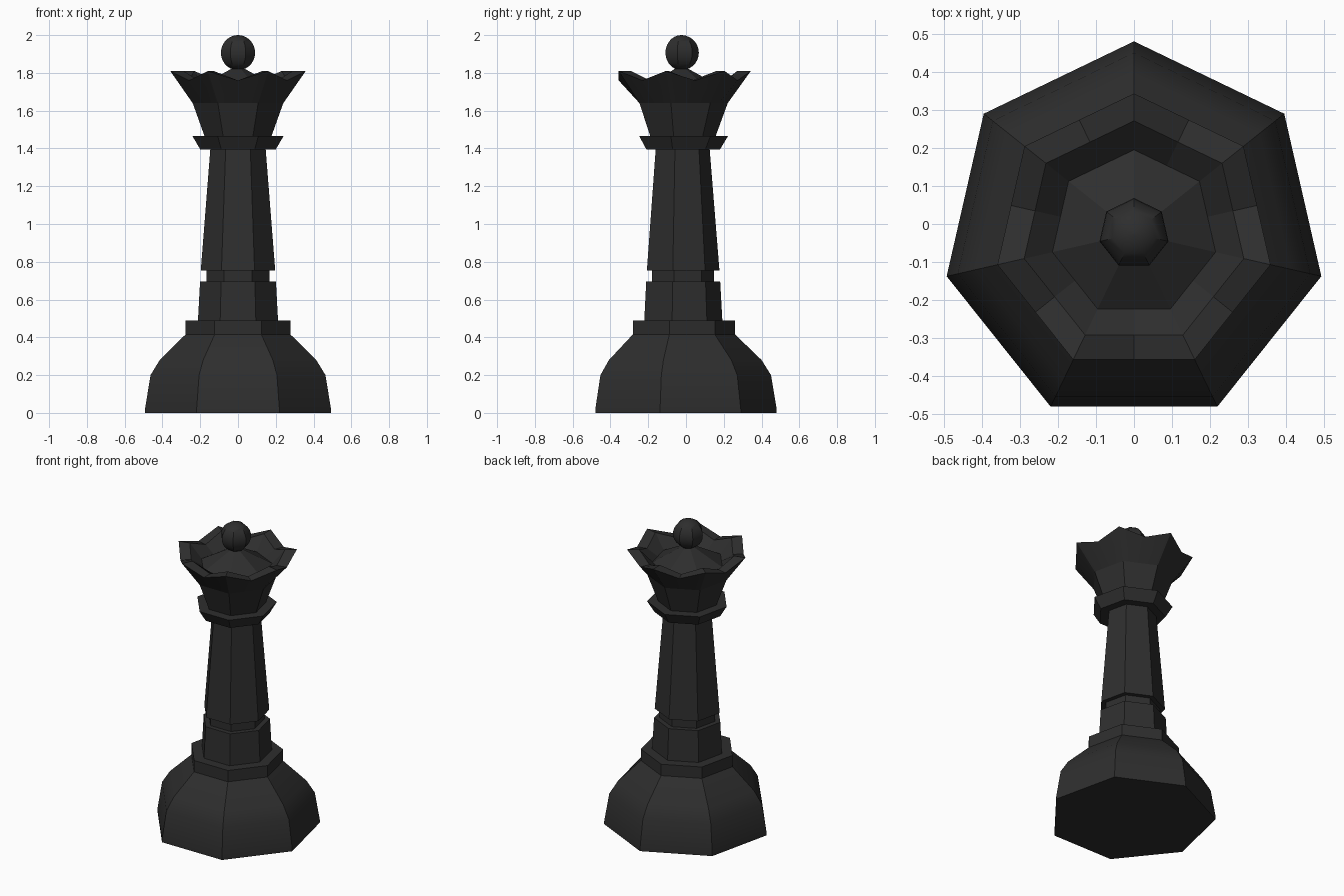
import bpy
import bmesh
import math

if "Cube" in bpy.data.objects:
    bpy.data.objects.remove(bpy.data.objects["Cube"], do_unlink=True)

SIDES = 7
AXIS_Y = -0.025  # the heptagon's axis, so that its bounds are centred

black = bpy.data.materials.new("matte_black")
black.use_nodes = True
colour = (0.027, 0.027, 0.027, 1)
black.diffuse_color = colour
black.node_tree.nodes["Principled BSDF"].inputs["Base Color"].default_value = colour


def turn(name, profile, split=1, smooth=30):
    """Seven-sided turning from (corner radius, z, dip at side middles) rows."""
    bm = bmesh.new()
    count = SIDES * split
    rings = []
    for radius, z, *dip in profile:
        ring = []
        for i in range(count):
            angle = math.pi / 2 + i * math.tau / count
            middle = i % split != 0
            r = radius * math.cos(math.pi / SIDES) if middle else radius
            drop = dip[0] if dip and middle else 0
            ring.append(bm.verts.new((r * math.cos(angle),
                                      AXIS_Y + r * math.sin(angle), z - drop)))
        rings.append(ring)
    for low, high in zip(rings, rings[1:]):
        for i in range(count):
            j = (i + 1) % count
            bm.faces.new((low[i], low[j], high[j], high[i]))
    bm.faces.new(rings[0][::-1])
    bm.faces.new(rings[-1])
    bmesh.ops.recalc_face_normals(bm, faces=bm.faces)
    mesh = bpy.data.meshes.new(name)
    bm.to_mesh(mesh)
    bm.free()
    mesh.materials.append(black)
    obj = bpy.data.objects.new(name, mesh)
    bpy.context.collection.objects.link(obj)
    bpy.ops.object.select_all(action="DESELECT")
    obj.select_set(True)
    bpy.context.view_layer.objects.active = obj
    bpy.ops.object.shade_smooth_by_angle(angle=math.radians(smooth))
    return obj


# Foot with rounded shoulder and flat step
turn("base", [(0.505, 0), (0.505, 0.02), (0.475, 0.2), (0.425, 0.28),
              (0.285, 0.415), (0.285, 0.49)])

# Tapered shaft with a groove
turn("column", [(0.218, 0.48), (0.206, 0.695), (0.172, 0.695), (0.172, 0.755),
                (0.202, 0.755), (0.15, 1.4)])

# Flared ring under the crown
turn("collar", [(0.205, 1.395), (0.247, 1.465)])

# Crown with seven points, hollow top and a low cone inside
turn("crown", [(0.18, 1.46), (0.246, 1.64), (0.368, 1.81, 0.05),
               (0.296, 1.81, 0.05), (0.22, 1.72), (0.04, 1.82)],
     split=2, smooth=15)

# Ball on top
BALL_R, BALL_RINGS = 0.093, 14
ball = []
for k in range(BALL_RINGS + 1):
    t = math.pi * k / BALL_RINGS
    ball.append((max(BALL_R * math.sin(t), 0.002),
                 2 - BALL_R - BALL_R * math.cos(t)))
turn("finial_ball", ball)
